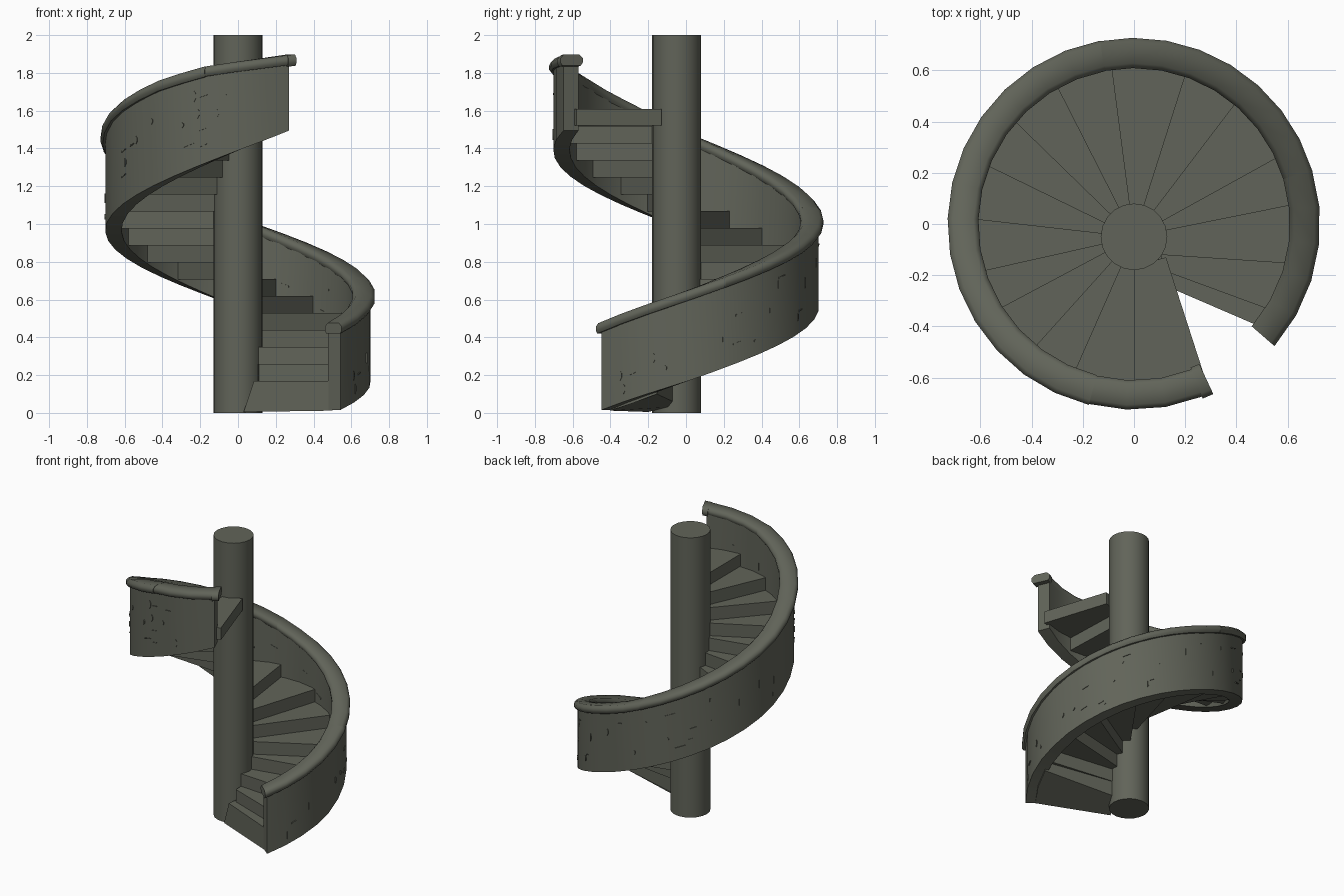
import bpy, bmesh, math, random
from mathutils import Vector

if "Cube" in bpy.data.objects:
    bpy.data.objects.remove(bpy.data.objects["Cube"])

random.seed(4)
stone = bpy.data.materials.new("mossy_grey_stone")
stone.diffuse_color = (0.12, 0.127, 0.10, 1)
stone.use_nodes = True
stone.node_tree.nodes["Principled BSDF"].inputs["Base Color"].default_value = stone.diffuse_color

COL = Vector((0, -0.05))          # column axis
START = -39.5                     # where wall and first step begin
# uneven angles at which the treads begin, plus the end of the last one
TREADS = [-32, -14, 7, 25, 50, 71, 98, 119, 139, 158, 178, 197, 212, 231, 248, 270, 295]
RISE, THICK = 0.09, 0.086


def interp(keys, a):
    """Straight-line lookup in (angle, height) pairs."""
    for (a0, z0), (a1, z1) in zip(keys, keys[1:]):
        if a <= a1 or a1 == keys[-1][0]:
            return z0 + (z1 - z0) * (a - a0) / (a1 - a0)


def rail_top(a):
    return interp([(-41, 0.475), (0, 0.645), (90, 1.035), (150, 1.335), (180, 1.485), (200, 1.60),
                   (215, 1.675), (235, 1.765), (256, 1.835), (270, 1.86), (296, 1.90)], a)


def wall_bottom(a):
    return interp([(-41, 0.01), (0, 0.165), (90, 0.56), (180, 0.965), (270, 1.39), (296, 1.51)], a)


def polar(r, a, z):
    t = math.radians(a)
    return (r * math.cos(t), r * math.sin(t), z)


def finish(bm, name, angle=35):
    bmesh.ops.recalc_face_normals(bm, faces=bm.faces)
    mesh = bpy.data.meshes.new(name)
    bm.to_mesh(mesh)
    bm.free()
    mesh.materials.append(stone)
    ob = bpy.data.objects.new(name, mesh)
    bpy.context.collection.objects.link(ob)
    bpy.ops.object.select_all(action='DESELECT')
    bpy.context.view_layer.objects.active = ob
    ob.select_set(True)
    bpy.ops.object.shade_smooth_by_angle(angle=math.radians(angle))
    return ob


def sweep(bm, section, a0, a1, n):
    """Carry a closed (radius, height) section round the spiral."""
    rings = []
    for i in range(n + 1):
        a = a0 + (a1 - a0) * i / n
        rings.append([bm.verts.new(polar(r, a, z)) for r, z in section(a)])
    for p, q in zip(rings, rings[1:]):
        for k in range(len(p)):
            m = (k + 1) % len(p)
            bm.faces.new((p[k], p[m], q[m], q[k]))
    bm.faces.new(rings[0])
    bm.faces.new(rings[-1][::-1])


# central column
bm = bmesh.new()
bmesh.ops.create_cone(bm, cap_ends=True, segments=20, radius1=0.13, radius2=0.13, depth=2)
bmesh.ops.translate(bm, verts=bm.verts, vec=(COL.x, COL.y, 1))
finish(bm, "column")

# curved outer wall
bm = bmesh.new()
sweep(bm, lambda a: [(0.617, wall_bottom(a)), (0.703, wall_bottom(a)),
                     (0.703, rail_top(a) - 0.03), (0.617, rail_top(a) - 0.03)], START, 292.5, 32)
finish(bm, "spiral_wall")


# rounded handrail, in sections that meet at slightly uneven joints
def rail_section(grow):
    pts = [(-0.048, -0.055), (0.048, -0.055), (0.059, -0.040), (0.059, -0.018),
           (0.040, 0), (-0.040, 0), (-0.059, -0.018), (-0.059, -0.040)]
    return lambda a: [(0.668 + x * grow, rail_top(a) + z * grow) for x, z in pts]


for i, (a0, a1, grow) in enumerate([(-41, 17, 1.0), (16.5, 101, 1.0), (100.5, 256, 1.02),
                                    (255.5, 292, 0.97), (291.5, 295, 1.1)]):
    bm = bmesh.new()
    sweep(bm, rail_section(grow), a0, a1, max(1, round((a1 - a0) / 11)))
    finish(bm, f"handrail_{i + 1}", 50)


# wedge-shaped slabs, given as matching inner and outer points
def slab(name, inner, outer, top, low_z, toe=None):
    ring = outer + inner[::-1]
    bm = bmesh.new()
    upper = [bm.verts.new((p.x, p.y, top)) for p in ring]
    if toe:
        ring[-1] = toe                         # lower front corner set forward
    low = [bm.verts.new((p.x, p.y, z)) for p, z in zip(ring, low_z)]
    bm.faces.new(upper)
    bm.faces.new(low[::-1])
    for k in range(6):
        m = (k + 1) % 6
        bm.faces.new((upper[k], low[k], low[m], upper[m]))
    finish(bm, name, 20)


def wedge(a0, a1):
    outer = [Vector(polar(0.64, a, 0)[:2]) for a in (a0, (a0 + a1) / 2, a1)]
    inner = [COL + (o - COL).normalized() * 0.11 for o in outer]
    return inner, outer


# solid foot with a leaning front under the first tread
inner, outer = wedge(START + 0.5, TREADS[1])
inner[0] = Vector((0.085, -0.225))
slab("foot_step", inner, outer, 0.17, (0.012, 0.05, 0.10, 0.06, 0.03, 0.005), Vector((0.03, -0.2)))

# treads climbing the spiral
for i, (a0, a1) in enumerate(zip(TREADS, TREADS[1:])):
    last = i == len(TREADS) - 2
    inner, outer = wedge(a0, a1 if last else a1 + 2)
    if i == 0:
        inner[0] = Vector((0.11, -0.18))
    if i == 1:
        inner[0] = Vector((0.10, -0.12))
    if last:
        inner[2] = Vector((0.125, -0.13))      # top landing widens at the column
    top = 0.258 + i * RISE
    slab(f"tread_{i + 1}", inner, outer, top, [top - THICK - 0.006 * (not last)] * 6)

# chipped masonry joints on both sides of the wall
bm = bmesh.new()
for k in range(72):
    a = random.uniform(START + 4, 284)
    h = random.uniform(0.15, 0.85)
    wide = random.random() < 0.6
    da, dz = (random.uniform(2, 6), 0.009) if wide else (0.8, random.uniform(0.025, 0.06))
    r0, r1 = (0.700, 0.706) if k % 3 else (0.613, 0.619)

    def chip(b):
        lo, hi = wall_bottom(b), rail_top(b) - 0.06
        z = lo + (hi - lo) * h
        taper = 1 - 0.6 * (b - a) / da
        return [(r0, z - dz * taper / 2), (r1, z - dz * taper / 2),
                (r1, z + dz * taper / 2), (r0, z + dz * taper / 2)]
    sweep(bm, chip, a, a + da, 2)
finish(bm, "masonry_joints")
